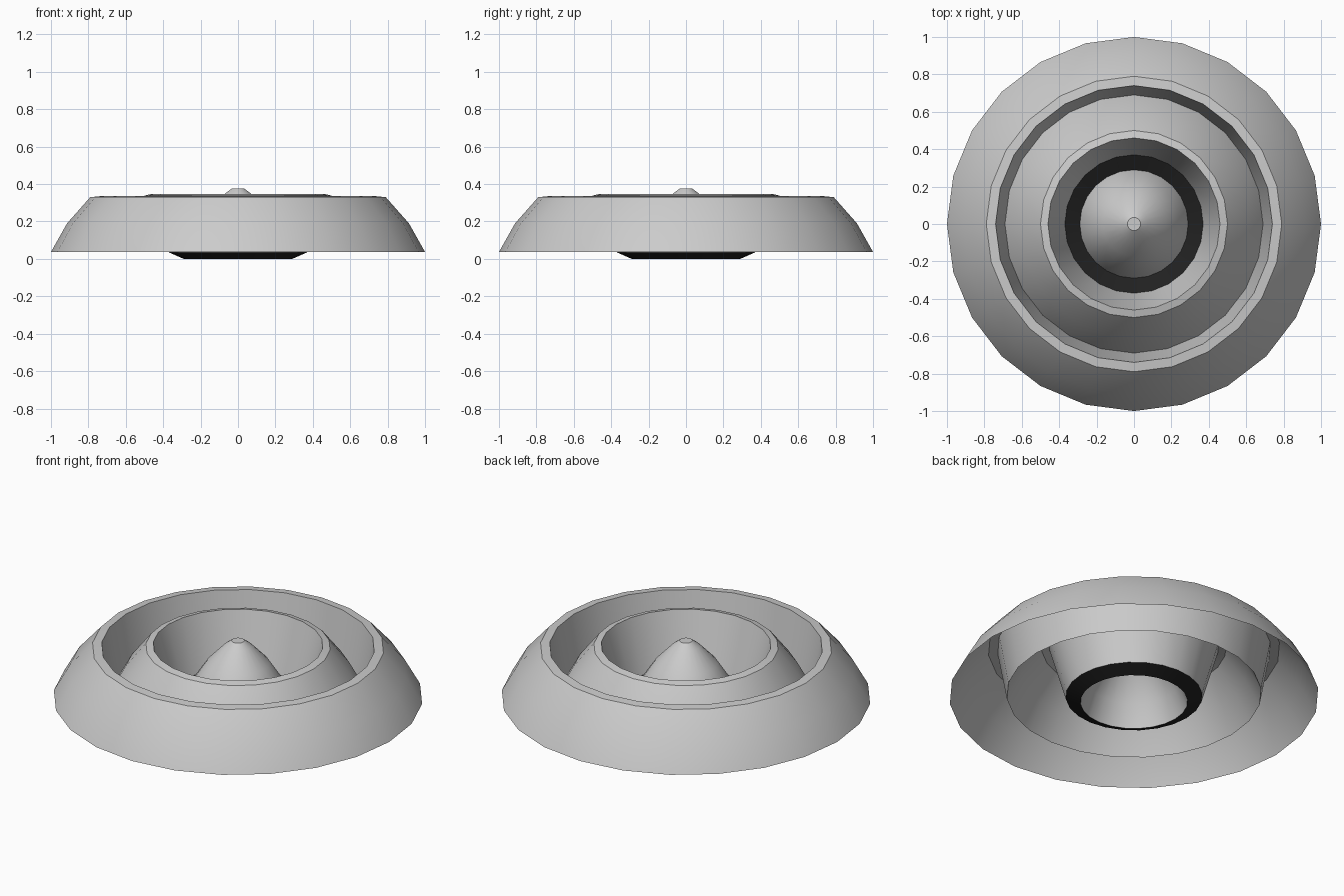
import bpy, bmesh, math

if "Cube" in bpy.data.objects:
    bpy.data.objects.remove(bpy.data.objects["Cube"])

SIDES = 24


def lathe(name, profile, cap_end=False, color=None):
    """Revolve an (r, z) profile, listed from outside to inside, about z."""
    bm = bmesh.new()
    rings = []
    for r, z in profile:
        rings.append([bm.verts.new((r * math.cos(2 * math.pi * i / SIDES),
                                    r * math.sin(2 * math.pi * i / SIDES), z))
                      for i in range(SIDES)])
    for a, b in zip(rings, rings[1:]):
        for i in range(SIDES):
            j = (i + 1) % SIDES
            bm.faces.new((a[i], a[j], b[j], b[i]))
    if cap_end:
        bm.faces.new(rings[-1])
    mesh = bpy.data.meshes.new(name)
    bm.to_mesh(mesh)
    bm.free()
    obj = bpy.data.objects.new(name, mesh)
    bpy.context.collection.objects.link(obj)
    if color:
        mat = bpy.data.materials.new(name + "_color")
        mat.diffuse_color = color
        mat.use_nodes = True
        mat.node_tree.nodes["Principled BSDF"].inputs["Base Color"].default_value = mat.diffuse_color
        mesh.materials.append(mat)
    bpy.ops.object.select_all(action='DESELECT')
    obj.select_set(True)
    bpy.context.view_layer.objects.active = obj
    bpy.ops.object.shade_smooth_by_angle(angle=math.radians(30))
    return obj


# Outer skirt with narrow rim, trough, raised inner ring and its funnel wall
lathe("ringed_shell", [(1.0, 0.037), (0.914, 0.19), (0.79, 0.33), (0.74, 0.335),
                       (0.69, 0.05), (0.61, 0.197), (0.50, 0.338),
                       (0.46, 0.348), (0.37, 0.035)])

# Black ring around the foot of the dome
lathe("black_floor_ring", [(0.37, 0.035), (0.29, 0.0)],
      color=(0.015, 0.015, 0.015, 1))

# Convex central dome with a small flat tip
lathe("centre_dome", [(0.29, 0.0), (0.245, 0.13), (0.17, 0.245),
                      (0.075, 0.345), (0.035, 0.375)], cap_end=True)
